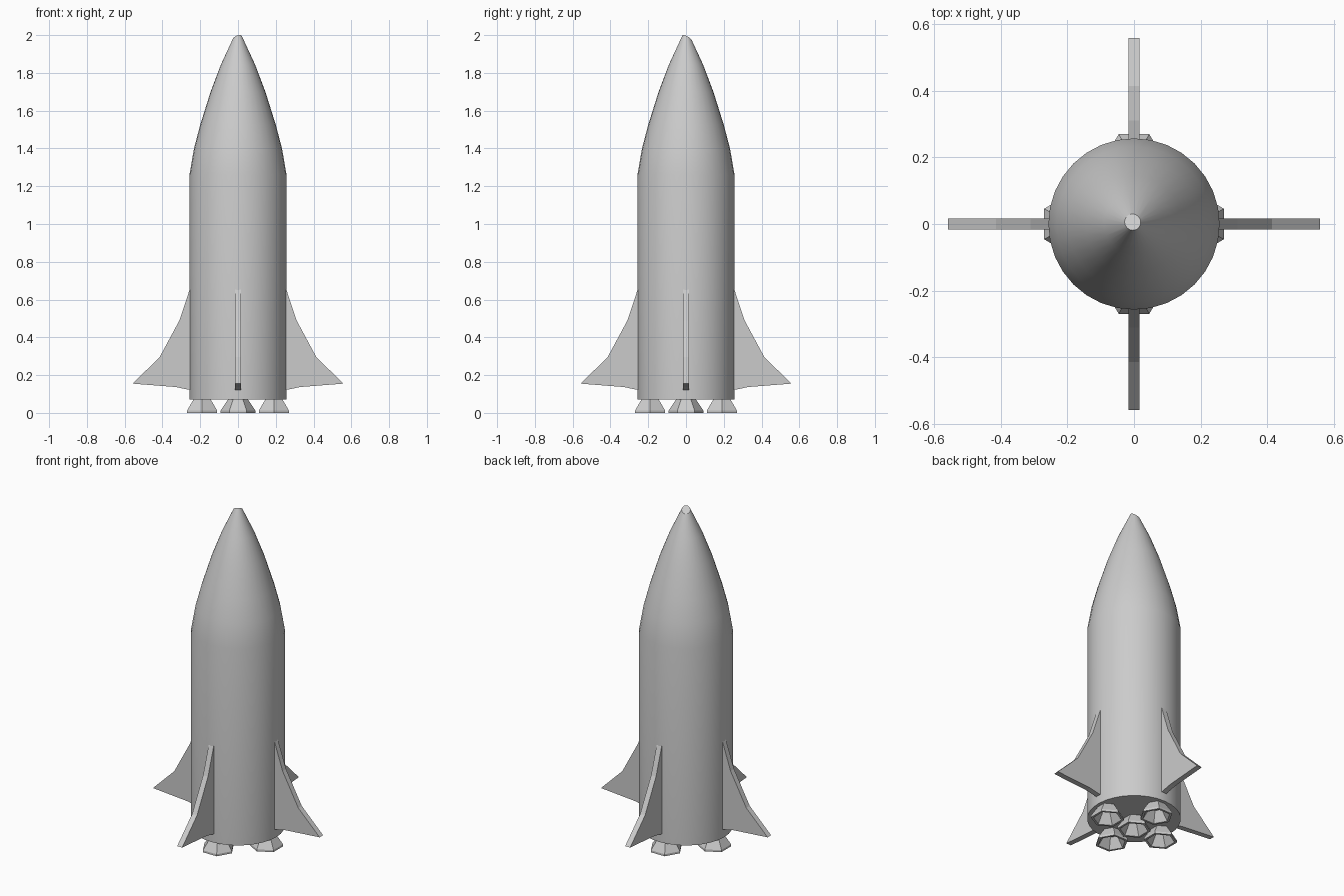
import bpy, bmesh, math
from mathutils import Matrix, Vector

cube = bpy.data.objects.get("Cube")
if cube:
    bpy.data.objects.remove(cube, do_unlink=True)

grey = bpy.data.materials.new("light grey")
grey.use_nodes = True
colour = (0.6, 0.6, 0.6, 1)
grey.diffuse_color = colour
grey.node_tree.nodes["Principled BSDF"].inputs["Base Color"].default_value = colour


def finish(bm, name, smooth=False):
    bmesh.ops.recalc_face_normals(bm, faces=bm.faces)
    mesh = bpy.data.meshes.new(name)
    bm.to_mesh(mesh)
    bm.free()
    mesh.materials.append(grey)
    obj = bpy.data.objects.new(name, mesh)
    bpy.context.collection.objects.link(obj)
    if smooth:
        bpy.ops.object.select_all(action='DESELECT')
        obj.select_set(True)
        bpy.context.view_layer.objects.active = obj
        bpy.ops.object.shade_smooth_by_angle(angle=math.radians(30))
    return obj


def lathe(profile, sides):
    """Revolve (radius, height) points about z."""
    bm = bmesh.new()
    verts = [bm.verts.new((r, 0, z)) for r, z in profile]
    edges = [bm.edges.new(pair) for pair in zip(verts, verts[1:])]
    bmesh.ops.spin(bm, geom=verts + edges, cent=(0, 0, 0), axis=(0, 0, 1),
                   angle=math.tau, steps=sides, use_merge=True)
    bmesh.ops.remove_doubles(bm, verts=bm.verts, dist=0.0005)
    return bm


# Hull: straight tube and pointed nose, with the tip cut off at a slant
hull = lathe([(0, 0.07), (0.257, 0.07), (0.257, 1.26), (0.233, 1.4), (0.2, 1.525),
              (0.145, 1.7), (0.09, 1.845), (0.025, 1.985), (0, 2.04)], 32)
bmesh.ops.bisect_plane(hull, geom=hull.verts[:] + hull.edges[:] + hull.faces[:],
                       plane_co=(0.012, -0.008, 1.998),
                       plane_no=Vector((-0.35, 0.5, 1)), clear_outer=True)
bmesh.ops.holes_fill(hull, edges=[e for e in hull.edges if e.is_boundary])
finish(hull, "hull", smooth=True)

# Four swept fins
FIN = [(0.24, 0.69), (0.257, 0.65), (0.31, 0.49), (0.415, 0.295),
       (0.558, 0.155), (0.33, 0.137), (0.257, 0.122), (0.24, 0.12)]
for i, side in enumerate(("left", "back", "right", "front")):
    bm = bmesh.new()
    face = bm.faces.new([bm.verts.new((r, -0.0165, z)) for r, z in FIN])
    extruded = bmesh.ops.extrude_face_region(bm, geom=[face])["geom"]
    bmesh.ops.translate(bm, vec=(0, 0.033, 0),
                        verts=[v for v in extruded if isinstance(v, bmesh.types.BMVert)])
    bm.transform(Matrix.Rotation(i * math.pi / 2, 4, 'Z'))
    finish(bm, side + "_fin")

# Five hollow six-sided engine bells: one in the centre, four around it
BELL = [(0.05, 0.075), (0.092, 0.012), (0.092, 0), (0.078, 0), (0.04, 0.06), (0, 0.06)]
for i, side in enumerate(("left", "back", "right", "front", "centre")):
    bm = lathe(BELL, 6)
    bm.transform(Matrix.Rotation(math.pi / 6, 4, 'Z'))
    bm.transform(Matrix.Translation((0 if side == "centre" else 0.19, 0, 0)))
    bm.transform(Matrix.Rotation(i * math.pi / 2, 4, 'Z'))
    finish(bm, side + "_engine_bell")
